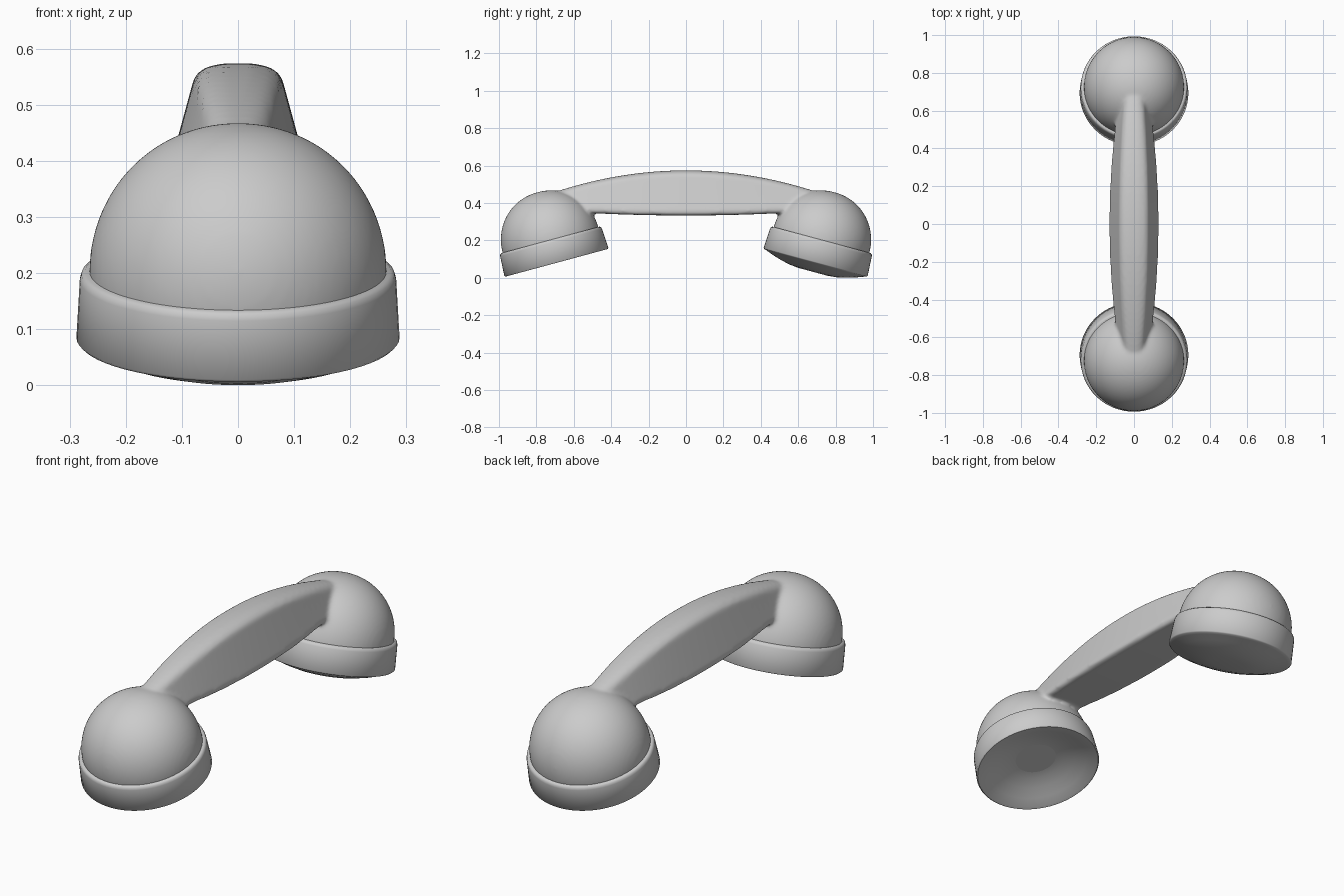
import bpy, bmesh, math
from mathutils import Matrix

cube = bpy.data.objects.get("Cube")
if cube:
    bpy.data.objects.remove(cube, do_unlink=True)

grey = bpy.data.materials.new("grey_plastic")
grey.use_nodes = True
GREY = (0.6, 0.6, 0.6, 1)
grey.diffuse_color = GREY
grey.node_tree.nodes["Principled BSDF"].inputs["Base Color"].default_value = GREY

TILT = math.radians(15.1)
SEGMENTS = 64


def end_matrix(side):
    """Seat of an end piece: side is -1 for the front end, 1 for the back."""
    return Matrix.Translation((0, side * 0.692, 0.08)) @ Matrix.Rotation(-side * TILT, 4, 'X')


def skin(bm, rings):
    """Join closed rings of points with quads and cap both ends."""
    loops = [[bm.verts.new(p) for p in ring] for ring in rings]
    n = len(loops[0])
    for a, b in zip(loops, loops[1:]):
        for i in range(n):
            j = (i + 1) % n
            bm.faces.new((a[i], a[j], b[j], b[i]))
    bm.faces.new(loops[0][::-1])
    bm.faces.new(loops[-1])


def revolve(bm, profile, matrix):
    """Turn a (radius, height) profile around the matrix's own z axis."""
    angles = [2 * math.pi * i / SEGMENTS for i in range(SEGMENTS)]
    skin(bm, [[matrix @ Matrix.Rotation(a, 4, 'Z') @ Matrix.Translation((r, 0, h)).translation
               for a in angles] for r, h in profile])


def finish(bm, name):
    bmesh.ops.recalc_face_normals(bm, faces=bm.faces)
    mesh = bpy.data.meshes.new(name)
    bm.to_mesh(mesh)
    bm.free()
    mesh.materials.append(grey)
    obj = bpy.data.objects.new(name, mesh)
    bpy.context.collection.objects.link(obj)
    return obj


def handle_section(y):
    """Tapered grip section, wider at the bottom, with a crowned top."""
    top = 0.576 - 0.235 * y * y
    low = 0.333 + 0.05 * y * y
    wide = 0.131 - 0.115 * y * y
    slim = 0.077 - 0.06 * y * y
    half = [(slim * 0.35, top - 0.002), (slim * 0.75, top - 0.009), (slim, top - 0.023),
            (wide, low + 0.022), (wide - 0.004, low + 0.006), (wide - 0.016, low)]
    outline = half + [(-x, z) for x, z in reversed(half)]
    return [(x, y, z) for x, z in outline]


# Body: grip and two domes fused, with softened joints
bm = bmesh.new()
steps = 36
skin(bm, [handle_section(0.72 * (2 * i / steps - 1)) for i in range(steps + 1)])
dome = [(0.262, 0.06)]
for k in range(24):
    a = math.pi / 2 * k / 24
    dome.append((0.265 * math.cos(a) ** 0.97, 0.127 + 0.264 * math.sin(a)))
for side in (-1, 1):
    revolve(bm, dome, end_matrix(side))
body = finish(bm, "handle_and_domes")
remesh = body.modifiers.new("fuse", 'REMESH')
remesh.mode = 'VOXEL'
remesh.voxel_size = 0.009
remesh.use_smooth_shade = True
soften = body.modifiers.new("soften", 'SMOOTH')
soften.factor = 0.5
soften.iterations = 8

# Caps: a hollow one at the front end, a bulging one at the back end
wall = [(0.283, 0.0), (0.288, 0.005), (0.282, 0.112), (0.279, 0.122), (0.272, 0.127), (0.25, 0.127)]
hollow = [(0.08, 0.062), (0.13, 0.055), (0.18, 0.04), (0.23, 0.02), (0.27, 0.003)]
bulge = [(0.08, -0.05), (0.13, -0.045), (0.18, -0.034), (0.23, -0.019), (0.27, -0.004)]
for name, face, side in (("earpiece_cap", hollow, -1), ("mouthpiece_cap", bulge, 1)):
    bm = bmesh.new()
    revolve(bm, face + wall, end_matrix(side))
    cap = finish(bm, name)
    bpy.ops.object.select_all(action='DESELECT')
    cap.select_set(True)
    bpy.context.view_layer.objects.active = cap
    bpy.ops.object.shade_smooth_by_angle(angle=math.radians(50))
